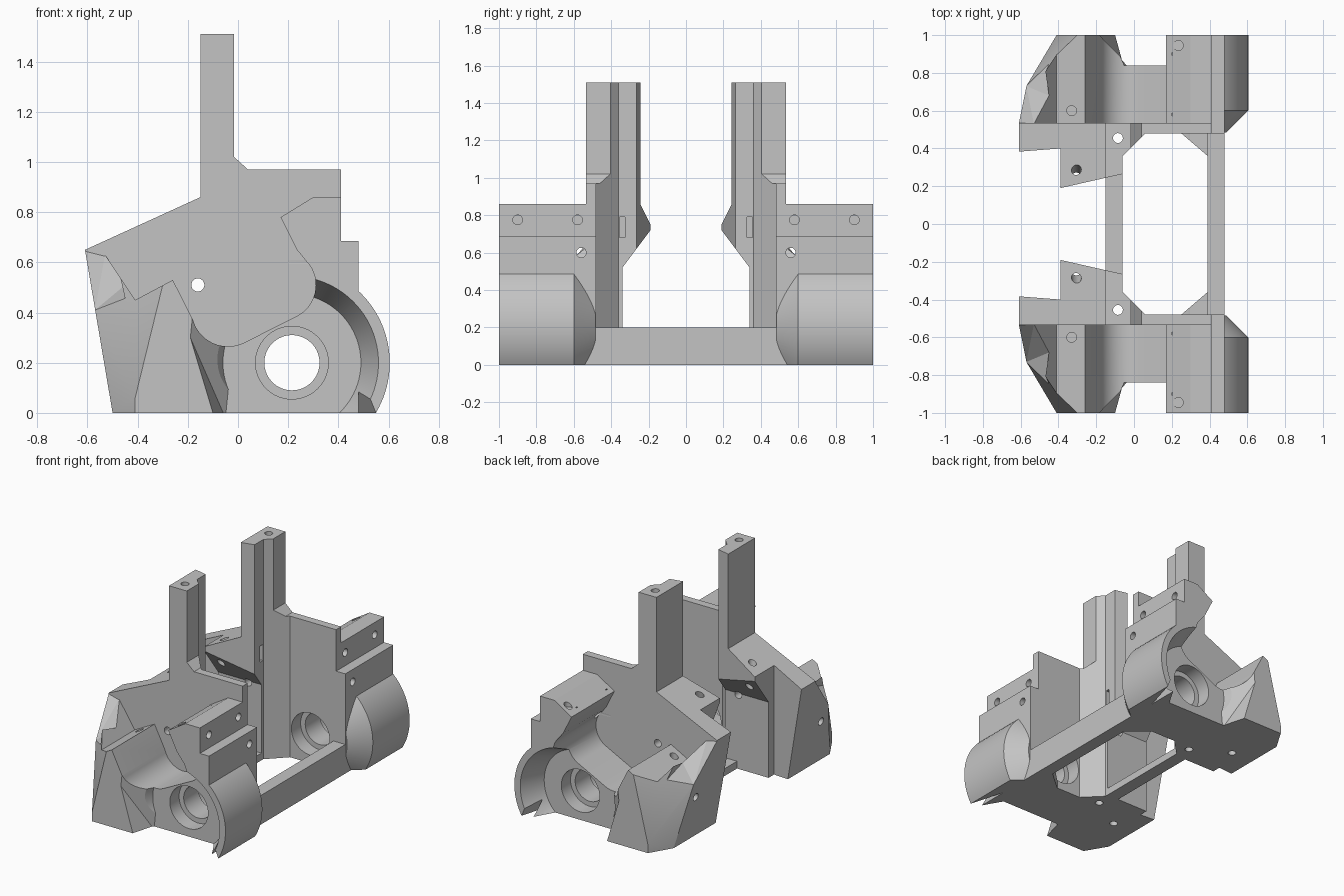
import bpy, bmesh, math
from mathutils import Vector, Matrix

if "Cube" in bpy.data.objects:
    bpy.data.objects.remove(bpy.data.objects["Cube"])

grey = bpy.data.materials.new("plain grey")
grey.use_nodes = True
colour = (0.55, 0.55, 0.55, 1)
grey.diffuse_color = colour
grey.node_tree.nodes["Principled BSDF"].inputs["Base Color"].default_value = colour


def make(name, bm):
    bmesh.ops.recalc_face_normals(bm, faces=bm.faces)
    mesh = bpy.data.meshes.new(name)
    bm.to_mesh(mesh)
    bm.free()
    mesh.materials.append(grey)
    ob = bpy.data.objects.new(name, mesh)
    bpy.context.collection.objects.link(ob)
    return ob


def prism(name, outline, low, high, axis):
    """Extrude a 2D outline along x, y or z."""
    place = {"x": lambda p, d: (d, p[0], p[1]),
             "y": lambda p, d: (p[0], d, p[1]),
             "z": lambda p, d: (p[0], p[1], d)}[axis]
    bm = bmesh.new()
    ends = [[bm.verts.new(place(p, d)) for p in outline] for d in (low, high)]
    for ring in ends:
        bm.faces.new(ring)
    for i in range(len(outline)):
        bm.faces.new((ends[0][i - 1], ends[0][i], ends[1][i], ends[1][i - 1]))
    return make(name, bm)


def box(name, x, y, z):
    return prism(name, [(x[0], y[0]), (x[1], y[0]), (x[1], y[1]), (x[0], y[1])], *z, "z")


def rod(name, start, end, r1, r2=None, sides=32):
    start, end = Vector(start), Vector(end)
    way = end - start
    turn = way.to_track_quat("Z", "Y").to_matrix().to_4x4()
    bm = bmesh.new()
    bmesh.ops.create_cone(bm, cap_ends=True, segments=sides, radius1=r1,
                          radius2=r1 if r2 is None else r2, depth=way.length,
                          matrix=Matrix.Translation((start + end) / 2) @ turn)
    return make(name, bm)


def hull(name, points):
    bm = bmesh.new()
    bmesh.ops.convex_hull(bm, input=[bm.verts.new(p) for p in points])
    bmesh.ops.delete(bm, geom=[v for v in bm.verts if not v.link_faces], context="VERTS")
    return make(name, bm)


def half_space(a, b, c):
    """Large block on the outer left side of a plane."""
    a, b, c = Vector(a), Vector(b), Vector(c)
    n = (b - a).cross(c - a).normalized()
    if n.x > 0:
        n = -n
    bm = bmesh.new()
    bmesh.ops.create_cube(bm, size=4, matrix=Matrix.Translation(a + n * 2)
                          @ n.to_track_quat("Z", "Y").to_matrix().to_4x4())
    return make("corner_cutter", bm)


def combine(ob, other, how):
    mod = ob.modifiers.new(how, "BOOLEAN")
    mod.object, mod.operation, mod.solver = other, how, "EXACT"
    bpy.context.view_layer.objects.active = ob
    bpy.ops.object.modifier_apply(modifier=mod.name)
    bpy.data.objects.remove(other)


def arc(cx, cz, r, a0, a1, n=14):
    return [(cx + r * math.cos(math.radians(a0 + (a1 - a0) * i / n)),
             cz + r * math.sin(math.radians(a0 + (a1 - a0) * i / n))) for i in range(n + 1)]


# Inner wall with post and tab: side outline crossed with plan outline
side = [(-.5, 0), (-.61, .65), (-.15, .86), (-.15, 1.51), (-.015, 1.51), (-.015, 1.02),
        (.04, .97), (.41, .97), (.41, .685), (.48, .685), (.48, 0)]
plan = [(-.65, .535), (-.65, .38), (-.39, .4), (-.39, .19), (-.06, .265), (-.06, .36),
        (.06, .48), (.5, .48), (.5, .535)]
body = prism("bracket", side, .1, .6, "y")
combine(body, prism("plan", plan, -.1, 1.7, "z"), "INTERSECT")
under = [(.1, .84), (.34, .52), (.34, -.1), (.1, -.1)]
combine(body, prism("tab_undercut", under, -.8, .3, "x"), "DIFFERENCE")
combine(body, box("slot", (-.1, 0), (.325, .355), (.68, .79)), "DIFFERENCE")

# Outer housing with the curved trough along its top
trough = ([(-.5, 0), (-.61, .65), (-.53, .63), (-.41, .45), (-.26, .53)]
          + arc(-.04, .41, .145, 195, 297) + arc(.17, .51, .14, -60, 33)
          + [(.235, .65), (.17, .78), (.3, .86), (.41, .86), (.41, .685), (.48, .685), (.48, 0)])
housing = prism("housing", trough, .53, 1, "y")

# Outer left corner: leaning chamfer, upright chamfer and upper facet
combine(housing, half_space((-.41, 1, .06), (-.3, 1, .51), (-.57, .73, .41)), "DIFFERENCE")
combine(housing, half_space((-.41, 1, 0), (-.41, 1, .06), (-.57, .73, 0)), "DIFFERENCE")
facet = [(-.61, .53, .65), (-.53, .53, .63), (-.45, .68, .51), (-.45, .87, .45), (-.57, .73, .41)]
facet += [(x - .1, y + .2, z + .3) for x, y, z in facet]
combine(housing, hull("facet_cutter", facet), "DIFFERENCE")

# Rounded bearing shell, tapering toward the inside
CX, CZ = .215, .2
R = .39
rings = [(r, .6 - R + r) for r in (.275, .29, .31, .33, .35, .37, R)] + [(R, 1)]
points = []
for r, y in rings:
    low, high = -math.degrees(math.asin(CZ / r)), math.degrees(math.acos(.105 / r))
    points += [(x, y, max(z, 0)) for x, z in arc(CX, CZ, r, low, high, 32)]
combine(housing, hull("shell", points), "UNION")

# Flared bearing pocket and its side relief
flare = .07 / .16
combine(housing, rod("pocket", (CX, .84, CZ), (CX, 1.04, CZ), .275, .275 + .2 * flare, 96), "DIFFERENCE")
relief = [(-.225, 1.04, .38), (-.105, 1.04, -.02), (.1, 1.04, -.02), (.1, 1.04, .38),
          (-.01, .84, .38), (-.05, .84, -.02), (.1, .84, -.02), (.1, .84, .38)]
combine(housing, hull("relief", relief), "DIFFERENCE")
combine(body, housing, "UNION")

# Cross bars and corner gusset
combine(body, box("bar", (.39, .48), (-.1, .5), (0, .2)), "UNION")
combine(body, box("thin_bar", (-.15, -.06), (-.1, .4), (0, .05)), "UNION")
combine(body, prism("gusset", [(.25, .49), (.25, .48), (.39, .36), (.42, .36), (.42, .49)], 0, .08, "z"), "UNION")

# Bearing bore with a recess on each side
for y0, y1, r in ((.3, 1.1, .11), (.74, .9, .145), (.4, .58, .145)):
    combine(body, rod("bore", (CX, y0, CZ), (CX, y1, CZ), r, sides=64), "DIFFERENCE")

# Screw holes
holes = [((-.16, .1, .51), (-.16, 1.2, .51)), ((-.085, .455, -.1), (-.085, .455, 1.6)),
         ((.235, .945, .8), (.235, .945, 1)), ((-.33, .6, .3), (-.33, .6, .6)),
         ((-.305, .3, .85), (-.305, .22, .5)), ((-.33, .6, -.1), (-.33, .6, .12)),
         ((-.7, .68, .3), (-.4, .68, .3))]
holes += [((.2, y, z), (.6, y, z)) for y, z in ((.58, .775), (.9, .775), (.56, .6))]
for start, end in holes:
    combine(body, rod("screw_hole", start, end, .026, sides=24), "DIFFERENCE")

# Mirror to the other side and tidy the surface
mirror = body.modifiers.new("mirror", "MIRROR")
mirror.use_axis = (False, True, False)
mirror.use_bisect_axis = (False, True, False)
bpy.context.view_layer.objects.active = body
bpy.ops.object.modifier_apply(modifier=mirror.name)
bm = bmesh.new()
bm.from_mesh(body.data)
bmesh.ops.remove_doubles(bm, verts=bm.verts, dist=.0005)
bmesh.ops.dissolve_limit(bm, angle_limit=math.radians(.5), verts=bm.verts, edges=bm.edges)
bm.to_mesh(body.data)
bm.free()
body.select_set(True)
bpy.ops.object.shade_smooth_by_angle(angle=math.radians(20))
